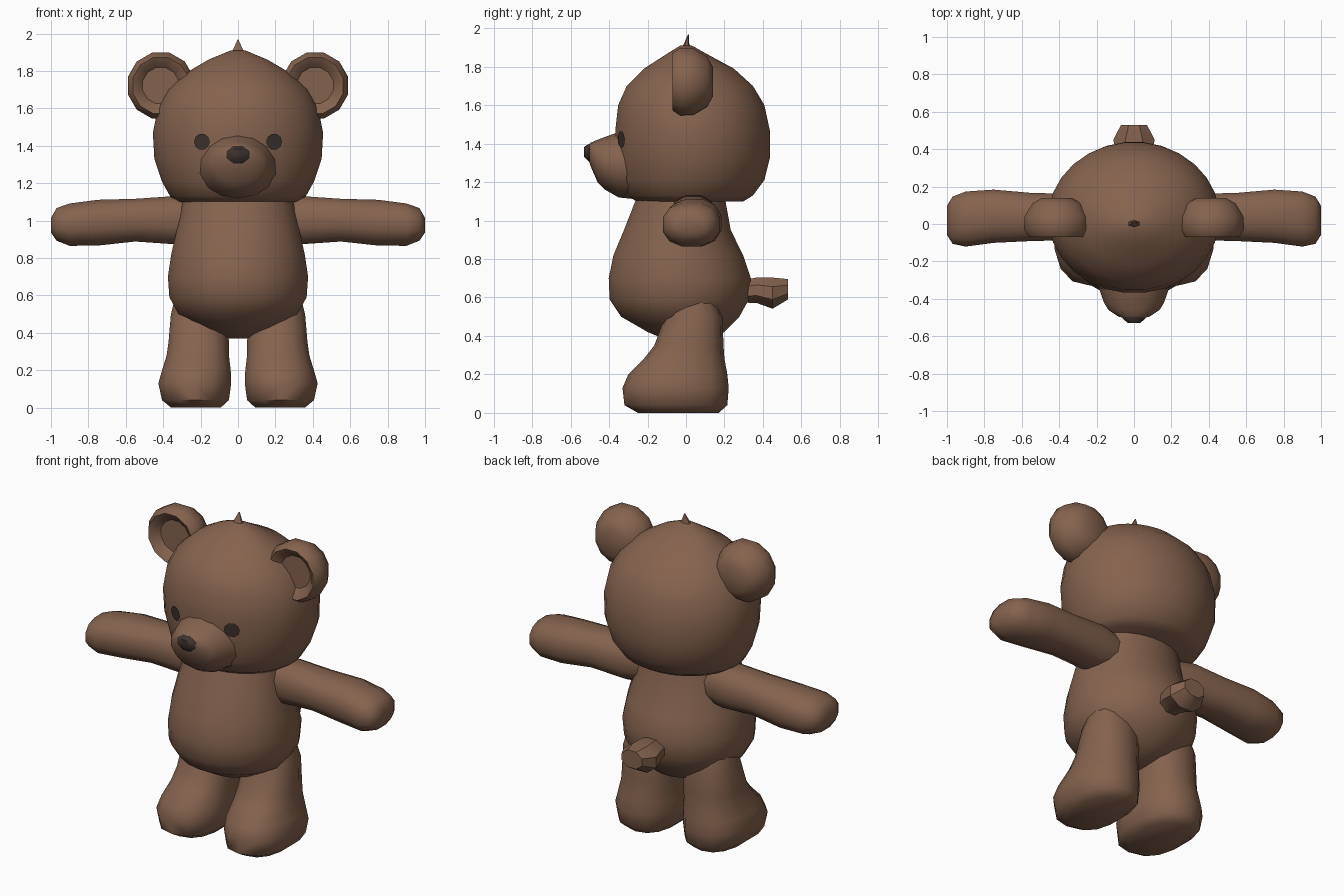
import bpy, bmesh, math
from mathutils import Vector
from mathutils.bvhtree import BVHTree

cube = bpy.data.objects.get("Cube")
if cube:
    bpy.data.objects.remove(cube, do_unlink=True)


def material(name, rgb):
    mat = bpy.data.materials.new(name)
    mat.use_nodes = True
    mat.diffuse_color = (*rgb, 1)
    mat.node_tree.nodes["Principled BSDF"].inputs["Base Color"].default_value = (*rgb, 1)
    return mat


FUR = material("brown_fur", (0.235, 0.124, 0.076))
DARK = material("dark_brown", (0.045, 0.032, 0.026))


def finish(name, bm, mats, angle=50):
    bmesh.ops.recalc_face_normals(bm, faces=bm.faces)
    mesh = bpy.data.meshes.new(name)
    bm.to_mesh(mesh)
    bm.free()
    for mat in mats:
        mesh.materials.append(mat)
    obj = bpy.data.objects.new(name, mesh)
    bpy.context.collection.objects.link(obj)
    bpy.ops.object.select_all(action="DESELECT")
    obj.select_set(True)
    bpy.context.view_layer.objects.active = obj
    bpy.ops.object.shade_smooth_by_angle(angle=math.radians(angle))
    return obj


def loft(name, axis, rings, sides=12, mirror=1, power=1.0, dark_from=None, angle=50):
    """Skin oval rings given as (position, low a, high a, low b, high b) along an axis."""
    bm = bmesh.new()
    loops = []
    for t, a0, a1, b0, b1 in rings:
        loop = []
        for i in range(sides):
            ang = math.tau * (i + 0.5) / sides
            c, s = math.cos(ang), math.sin(ang)
            a = (a0 + a1) / 2 + (a1 - a0) / 2 * math.copysign(abs(c) ** power, c)
            b = (b0 + b1) / 2 + (b1 - b0) / 2 * math.copysign(abs(s) ** power, s)
            x, y, z = {"x": (t, a, b), "y": (a, t, b), "z": (a, b, t)}[axis]
            loop.append(bm.verts.new((x * mirror, y, z)))
        loops.append(loop)
    for k, (low, high) in enumerate(zip(loops, loops[1:])):
        for i in range(sides):
            j = (i + 1) % sides
            face = bm.faces.new((low[i], low[j], high[j], high[i]))
            if dark_from is not None and k >= dark_from:
                face.material_index = 1
    bm.faces.new(loops[0])
    cap = bm.faces.new(loops[-1])
    if dark_from is not None:
        cap.material_index = 1
    return finish(name, bm, [FUR, DARK] if dark_from is not None else [FUR], angle)


# Torso
loft("body", "z", [
    (0.37, -0.06, 0.06, -0.08, 0.10),
    (0.42, -0.19, 0.19, -0.20, 0.20),
    (0.50, -0.32, 0.32, -0.34, 0.28),
    (0.59, -0.37, 0.37, -0.40, 0.33),
    (0.70, -0.378, 0.378, -0.405, 0.34),
    (0.82, -0.36, 0.36, -0.38, 0.30),
    (0.95, -0.33, 0.33, -0.325, 0.235),
    (1.14, -0.29, 0.29, -0.25, 0.20),
], sides=24)

# Head
head = loft("head", "z", [
    (1.10, -0.32, 0.32, -0.26, 0.30),
    (1.13, -0.365, 0.365, -0.31, 0.35),
    (1.21, -0.41, 0.41, -0.35, 0.41),
    (1.33, -0.45, 0.45, -0.365, 0.44),
    (1.47, -0.458, 0.458, -0.37, 0.438),
    (1.60, -0.432, 0.432, -0.355, 0.41),
    (1.70, -0.375, 0.375, -0.31, 0.35),
    (1.79, -0.28, 0.28, -0.22, 0.25),
    (1.86, -0.16, 0.16, -0.11, 0.12),
    (1.91, -0.04, 0.04, -0.03, 0.03),
], sides=28)

# Muzzle
loft("muzzle", "y", [
    (-0.25, -0.23, 0.23, 1.11, 1.47),
    (-0.35, -0.19, 0.19, 1.12, 1.46),
    (-0.42, -0.165, 0.165, 1.16, 1.435),
    (-0.46, -0.14, 0.14, 1.20, 1.42),
    (-0.495, -0.085, 0.085, 1.28, 1.405),
    (-0.505, -0.05, 0.05, 1.31, 1.395),
], sides=14)

# Nose
loft("nose", "y", [
    (-0.47, -0.065, 0.065, 1.305, 1.405),
    (-0.505, -0.066, 0.066, 1.302, 1.402),
    (-0.53, -0.035, 0.035, 1.33, 1.385),
], sides=8, dark_from=0)

# Eyes: thin patches that follow the head
surface = BVHTree.FromPolygons([v.co for v in head.data.vertices],
                               [p.vertices[:] for p in head.data.polygons])


def eye(name, x, z, radius):
    bm = bmesh.new()

    def on_head(px, pz):
        hit = surface.ray_cast(Vector((px, -2, pz)), Vector((0, 1, 0)))
        return bm.verts.new(hit[0] + hit[1] * 0.008)

    middle = on_head(x, z)
    rim = [on_head(x + radius * math.cos(math.tau * i / 10),
                   z + radius * 1.05 * math.sin(math.tau * i / 10)) for i in range(10)]
    for i in range(10):
        bm.faces.new((middle, rim[i], rim[(i + 1) % 10]))
    obj = finish(name, bm, [DARK])
    if obj.data.polygons[0].normal.y > 0:
        obj.data.flip_normals()


# Paired parts
for side, m in (("left", 1), ("right", -1)):
    eye(side + "_eye", 0.19 * m, 1.422, 0.042)

    # Cupped ear
    ear = []
    for y, r in ((0.14, 0.08), (0.11, 0.135), (0.04, 0.178), (-0.03, 0.182),
                 (-0.07, 0.155), (-0.06, 0.135), (-0.025, 0.10)):
        ear.append((y, 0.413 - r, 0.413 + r, 1.722 - r, 1.722 + r))
    loft(side + "_ear", "y", ear, sides=12, mirror=m, angle=40)

    loft(side + "_arm", "x", [
        (0.20, -0.07, 0.14, 0.89, 1.11),
        (0.34, -0.09, 0.165, 0.87, 1.135),
        (0.55, -0.095, 0.17, 0.885, 1.12),
        (0.75, -0.105, 0.188, 0.863, 1.115),
        (0.90, -0.125, 0.178, 0.862, 1.095),
        (0.97, -0.11, 0.15, 0.89, 1.07),
        (1.00, -0.06, 0.10, 0.935, 1.015),
    ], sides=12, mirror=m, power=0.85)

    loft(side + "_leg", "z", [
        (0.00, 0.09, 0.36, -0.25, 0.17),
        (0.04, 0.045, 0.41, -0.32, 0.215),
        (0.13, 0.032, 0.43, -0.33, 0.222),
        (0.20, 0.035, 0.41, -0.30, 0.215),
        (0.28, 0.045, 0.385, -0.22, 0.20),
        (0.35, 0.045, 0.375, -0.165, 0.195),
        (0.50, 0.055, 0.362, -0.11, 0.19),
        (0.62, 0.10, 0.33, -0.06, 0.15),
    ], sides=14, mirror=m, power=0.85)

# Tail
loft("tail", "y", [
    (0.28, -0.07, 0.07, 0.57, 0.69),
    (0.37, -0.10, 0.10, 0.565, 0.71),
    (0.45, -0.12, 0.12, 0.535, 0.71),
    (0.53, -0.075, 0.075, 0.585, 0.70),
], sides=8, angle=35)

# Tuft on the crown
loft("hair_tuft", "z", [
    (1.88, -0.05, 0.05, -0.03, 0.03),
    (1.925, -0.025, 0.025, -0.008, 0.015),
    (1.968, -0.003, 0.003, 0.01, 0.015),
], sides=6)
